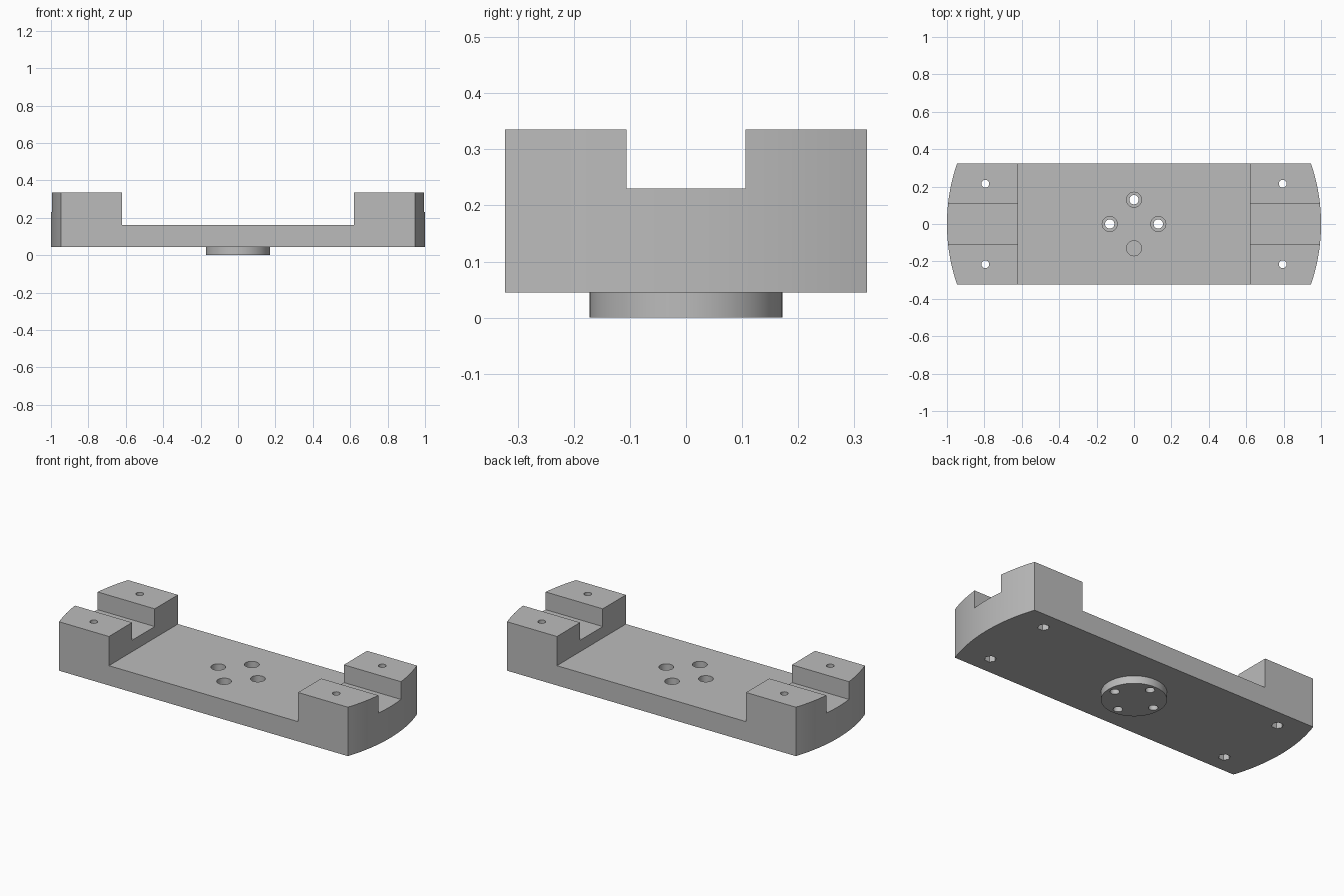
import bpy, bmesh, math

old = bpy.data.objects.get("Cube")
if old:
    bpy.data.objects.remove(old, do_unlink=True)

# Single grey material
grey = bpy.data.materials.new("plain_grey")
grey.use_nodes = True
COLOR = (0.5, 0.5, 0.5, 1)
grey.diffuse_color = COLOR
grey.node_tree.nodes["Principled BSDF"].inputs["Base Color"].default_value = COLOR

HALF_Y, BASE_Z, DECK_Z, SLOT_Z, TOP_Z = 0.323, 0.045, 0.162, 0.23, 0.335
DECK_X, SLOT_Y = 0.62, 0.106


def prism(name, outline, z0, z1):
    """Extrude a closed counter-clockwise outline from z0 to z1."""
    bm = bmesh.new()
    face = bm.faces.new([bm.verts.new((x, y, z0)) for x, y in outline])
    ext = bmesh.ops.extrude_face_region(bm, geom=[face])
    for v in ext["geom"]:
        if isinstance(v, bmesh.types.BMVert):
            v.co.z = z1
    bmesh.ops.recalc_face_normals(bm, faces=bm.faces)
    mesh = bpy.data.meshes.new(name)
    bm.to_mesh(mesh)
    bm.free()
    mesh.materials.append(grey)
    obj = bpy.data.objects.new(name, mesh)
    bpy.context.collection.objects.link(obj)
    return obj


def box(name, hx, hy, z0, z1):
    return prism(name, [(-hx, -hy), (hx, -hy), (hx, hy), (-hx, hy)], z0, z1)


def circle(x, y, r, n=48):
    return [(x + r * math.cos(math.tau * i / n), y + r * math.sin(math.tau * i / n))
            for i in range(n)]


def combine(target, tool, operation="DIFFERENCE"):
    """Apply a boolean and discard the tool."""
    bpy.context.view_layer.objects.active = target
    mod = target.modifiers.new("bool", "BOOLEAN")
    mod.operation, mod.solver, mod.object = operation, "EXACT", tool
    bpy.ops.object.modifier_apply(modifier=mod.name)
    bpy.data.objects.remove(tool, do_unlink=True)


# Body with rounded ends lying on a unit circle
reach = math.asin(HALF_Y)
arc = [-reach + 2 * reach * i / 24 for i in range(25)]
right_end = [(math.cos(a), math.sin(a)) for a in arc]
outline = right_end + [(-x, -y) for x, y in right_end]
body = prism("mounting_bracket", outline, BASE_Z, TOP_Z)

# Lowered deck and lengthwise slots through the end blocks
combine(body, box("deck_cutter", DECK_X, 1, DECK_Z, 1))
combine(body, box("slot_cutter", 2, SLOT_Y, SLOT_Z, 1))

# Round boss under the middle
combine(body, prism("boss", circle(0, 0, 0.172, 64), 0, BASE_Z + 0.03), "UNION")

# Counterbored screw holes in the deck
for x, y in ((0.13, 0), (-0.13, 0), (0, 0.13), (0, -0.13)):
    combine(body, prism("screw_hole", circle(x, y, 0.025, 32), -1, 1))
    combine(body, prism("counterbore", circle(x, y, 0.04, 32), 0.1, 1))

# Bolt holes in the end blocks, with hexagonal nut pockets below
for x in (-0.795, 0.795):
    for y in (-0.215, 0.215):
        combine(body, prism("bolt_hole", circle(x, y, 0.021, 32), -1, 1))
        combine(body, prism("nut_pocket", circle(x, y, 0.032, 6), -1, 0.13))

bpy.ops.object.select_all(action="DESELECT")
body.select_set(True)
bpy.context.view_layer.objects.active = body
bpy.ops.object.shade_smooth_by_angle(angle=math.radians(30))
